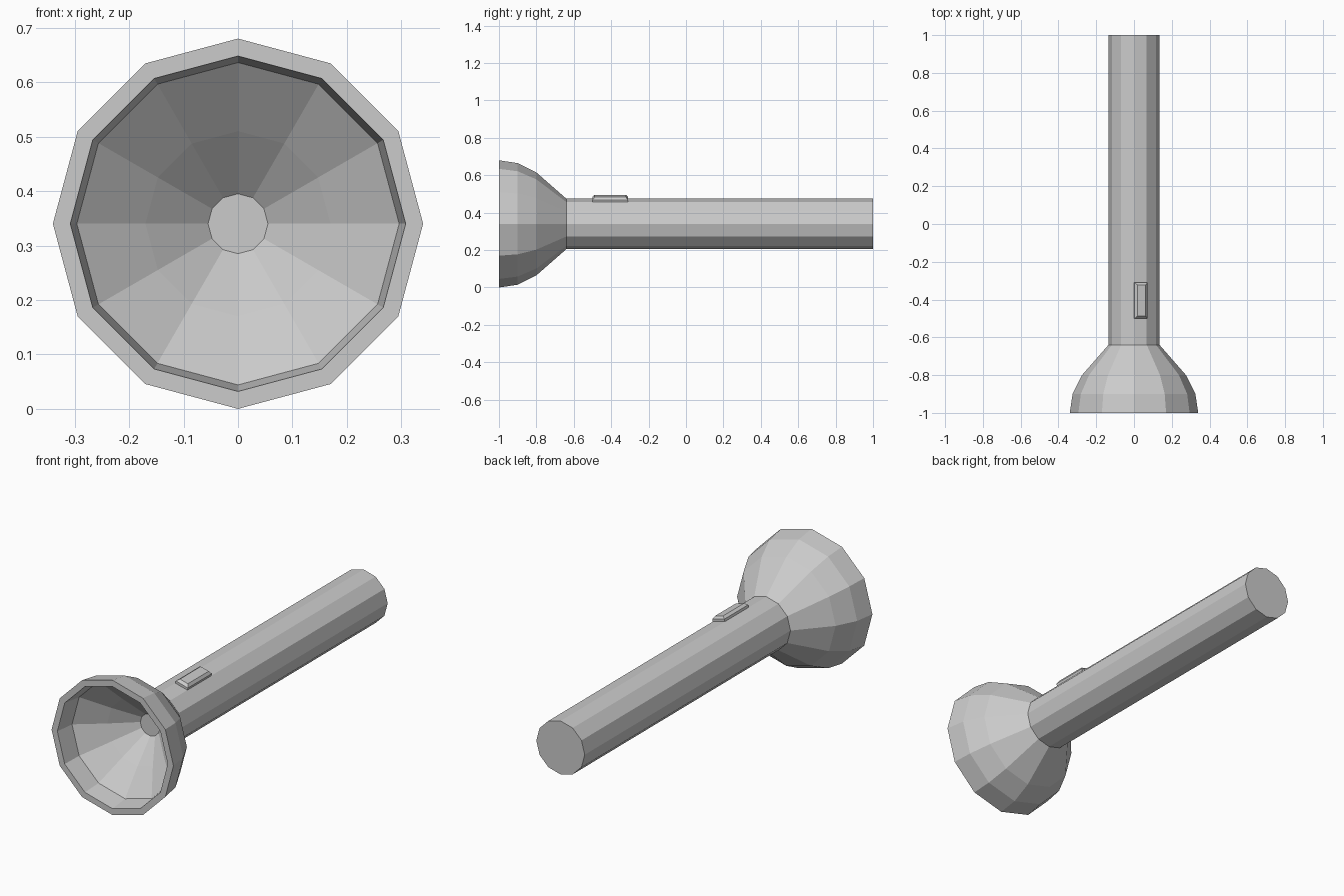
import bpy, bmesh
from math import cos, sin, pi, radians
from mathutils import Vector

SIDES = 12
AXIS_Z = 0.34
HANDLE_R = 0.135

cube = bpy.data.objects.get("Cube")
if cube:
    bpy.data.objects.remove(cube, do_unlink=True)

grey = bpy.data.materials.new("plain grey")
grey.use_nodes = True
grey.diffuse_color = (0.6, 0.6, 0.6, 1)
grey.node_tree.nodes["Principled BSDF"].inputs["Base Color"].default_value = grey.diffuse_color


def add_object(name, bm):
    mesh = bpy.data.meshes.new(name)
    bm.to_mesh(mesh)
    bm.free()
    mesh.materials.append(grey)
    obj = bpy.data.objects.new(name, mesh)
    bpy.context.collection.objects.link(obj)
    return obj


def lathe(name, profile, cap_start=False, cap_end=False):
    """Turn (radius, y) points around the lamp's long axis, flat shaded."""
    bm = bmesh.new()
    rings = []
    for r, y in profile:
        angles = [2 * pi * i / SIDES for i in range(SIDES)]
        rings.append([bm.verts.new((r * cos(a), y, AXIS_Z + r * sin(a))) for a in angles])
    for a, b in zip(rings, rings[1:]):
        for i in range(SIDES):
            j = (i + 1) % SIDES
            bm.faces.new((a[i], b[i], b[j], a[j]))
    if cap_start:
        bm.faces.new(rings[0])
    if cap_end:
        bm.faces.new(rings[-1][::-1])
    return add_object(name, bm)


# Lamp head: reflector floor, cone, inner lip, flat rim, then the outer shell
lathe("lamp_head", [
    (0.055, -0.70), (0.17, -0.80), (0.296, -0.90), (0.308, -1.0),
    (0.34, -1.0), (0.325, -0.90), (0.275, -0.80), (HANDLE_R, -0.64),
], cap_start=True)

# Handle: straight tube with closed ends
lathe("handle", [(HANDLE_R, -0.64), (HANDLE_R, 1.0)], cap_start=True, cap_end=True)

# Switch: raised, chamfered pad filling the width of one upper handle facet
tilt = radians(75)
normal = Vector((cos(tilt), 0, sin(tilt)))
across = Vector((sin(tilt), 0, -cos(tilt)))
facet = Vector((0, -0.405, AXIS_Z)) + normal * HANDLE_R * cos(pi / SIDES)
half_width = HANDLE_R * sin(pi / SIDES)
bm = bmesh.new()
levels = []
for height, inset in ((0, 0), (0.012, 0), (0.024, 0.012)):
    levels.append([bm.verts.new(facet + normal * height
                                + across * sx * (half_width - inset)
                                + Vector((0, sy * (0.095 - inset), 0)))
                   for sx, sy in ((-1, -1), (1, -1), (1, 1), (-1, 1))])
for a, b in zip(levels, levels[1:]):
    for i in range(4):
        j = (i + 1) % 4
        bm.faces.new((a[i], a[j], b[j], b[i]))
bm.faces.new(levels[-1])
bmesh.ops.recalc_face_normals(bm, faces=bm.faces)
add_object("switch", bm)
